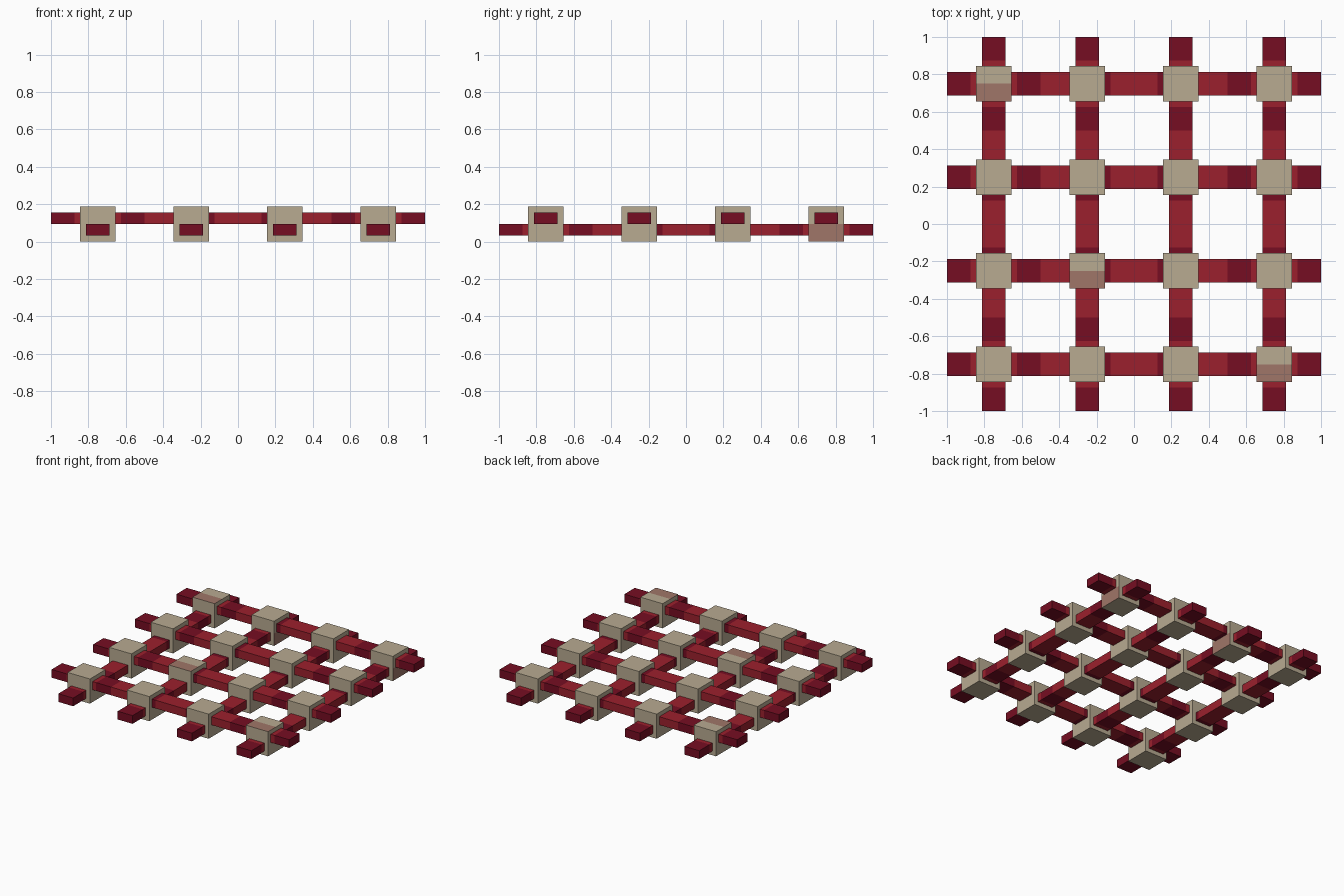
import bpy
import bmesh
from mathutils import Matrix, Vector

if "Cube" in bpy.data.objects:
    bpy.data.objects.remove(bpy.data.objects["Cube"], do_unlink=True)


def material(name, rgb):
    mat = bpy.data.materials.new(name)
    mat.use_nodes = True
    color = (*rgb, 1)
    mat.diffuse_color = color
    mat.node_tree.nodes["Principled BSDF"].inputs["Base Color"].default_value = color
    return mat


RED = material("red", (0.33, 0.0145, 0.026))
DARK = material("dark_red", (0.18, 0.004, 0.016))
STONE = material("beige", (0.48, 0.405, 0.285))
STAIN = material("rusty_beige", (0.35, 0.18, 0.14))

SIZE = 0.1875           # joint block side
WIDTH, THICK = 0.125, 0.0625
MID = SIZE / 2
LINES = (-0.75, -0.25, 0.25, 0.75)


def box(name, size, center, mats, cuts, rule):
    """Box split by (axis, offset) planes, each face coloured by rule."""
    bm = bmesh.new()
    bmesh.ops.create_cube(bm, size=1, matrix=Matrix.Diagonal((*size, 1)))
    for axis, offset in cuts:
        normal = Vector((0, 0, 0))
        normal[axis] = 1
        bmesh.ops.bisect_plane(bm, geom=bm.verts[:] + bm.edges[:] + bm.faces[:],
                               plane_co=normal * offset, plane_no=normal)
    bm.normal_update()
    for face in bm.faces:
        face.material_index = int(rule(face.calc_center_median(), face.normal))
    mesh = bpy.data.meshes.new(name)
    bm.to_mesh(mesh)
    bm.free()
    for mat in mats:
        mesh.materials.append(mat)
    obj = bpy.data.objects.new(name, mesh)
    obj.location = center
    bpy.context.collection.objects.link(obj)


# Banded bars: lengthwise ones low, crosswise ones resting on them
BANDS = ((0.125, 0.25), (0.5, 0.625), (0.875, 1.01))


def bar(name, axis, position, z):
    size = [WIDTH, WIDTH, THICK]
    size[axis] = 2
    center = [position, position, z]
    center[axis] = 0
    edges = [(axis, s * e) for s in (-1, 1) for band in BANDS for e in band if e < 1]

    def is_dark(c, n):
        return any(low < abs(c[axis]) < high for low, high in BANDS)

    box(name, size, center, (RED, DARK), edges, is_dark)


for i, p in enumerate(LINES, 1):
    bar(f"cross_bar_{i}", 0, p, MID + THICK / 2)
    bar(f"long_bar_{i}", 1, p, MID - THICK / 2)

# Joint blocks, a few with a stained half face
TOP_STAINED = {(-0.75, 0.75), (-0.25, -0.25), (0.75, -0.75)}
SIDE_STAINED = {(0.75, 0.75), (-0.25, 0.75)}
for i, x in enumerate(LINES, 1):
    for j, y in enumerate(LINES, 1):
        cuts, rule = [], lambda c, n: 0
        if (x, y) in TOP_STAINED:
            cuts, rule = [(1, 0)], lambda c, n: n.z > 0.5 and c.y < 0
        elif (x, y) in SIDE_STAINED:
            cuts, rule = [(2, 0)], lambda c, n: n.x > 0.5 and c.z < 0
        box(f"joint_block_{i}_{j}", (SIZE, SIZE, SIZE), (x, y, MID),
            (STONE, STAIN), cuts, rule)
